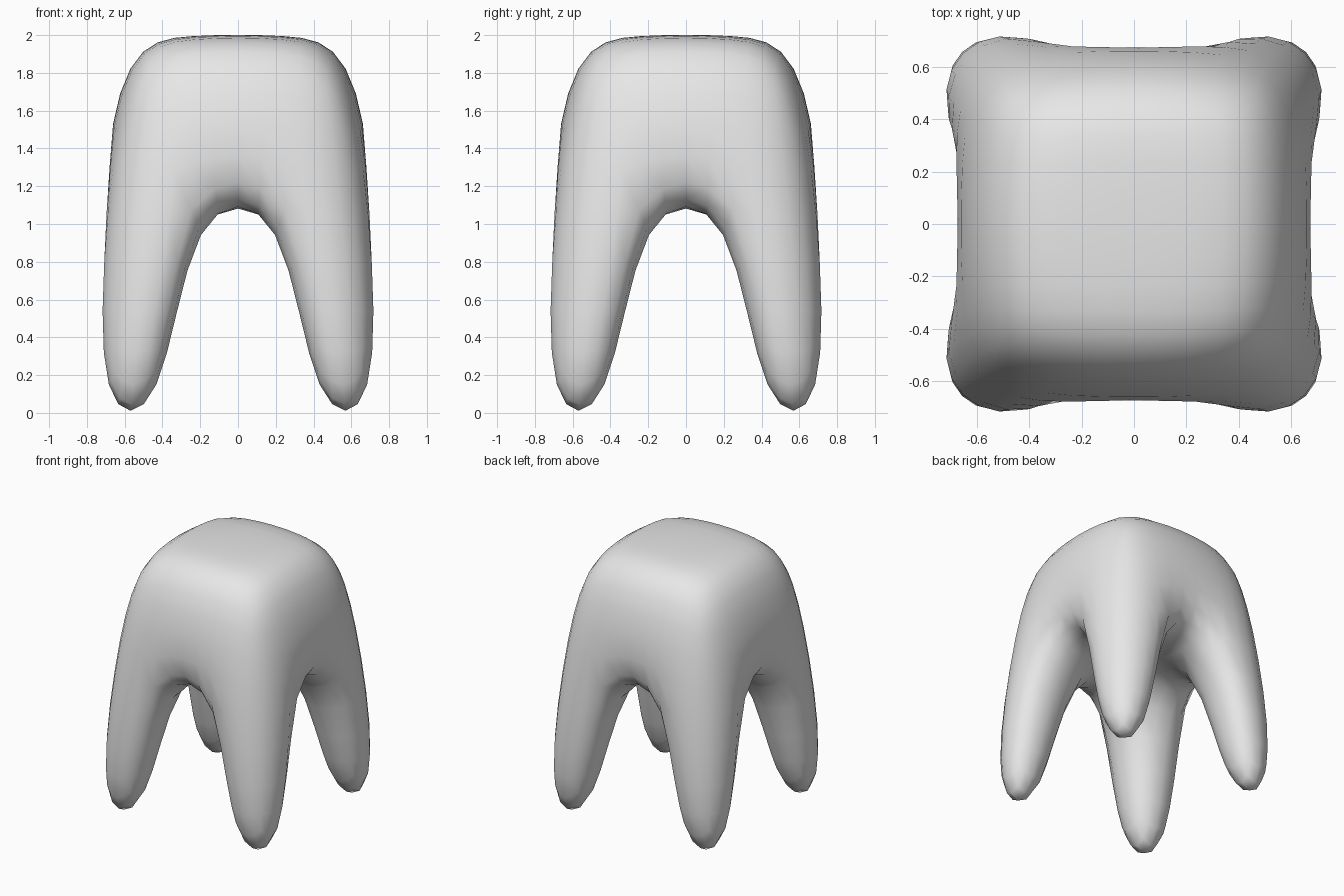
import bpy
import bmesh
import math

cube = bpy.data.objects.get("Cube")
if cube:
    bpy.data.objects.remove(cube, do_unlink=True)

# Cage levels: (corner reach, corner z), (edge inner, edge outer, edge z), (inner reach, inner z)
LEVELS = {
    "crown": ((0.53, 1.83), (0.27, 0.60, 1.96), (0.27, 2.005)),
    "neck": ((0.68, 1.12), (0.235, 0.76, 1.12), (0.235, 1.12)),
    "tip": ((0.77, -0.085), (0.385, 0.77, -0.085), (0.385, -0.085)),
}


def cage_point(level, i, j):
    """Position of cell corner (i, j) of a 4 x 4 grid at the given level."""
    corner, edge, inner = LEVELS[level]
    sx, sy = (1 if i > 1 else -1), (1 if j > 1 else -1)
    out_x, out_y = i in (0, 3), j in (0, 3)
    if out_x and out_y:
        x, y, z = corner[0], corner[0], corner[1]
    elif out_x:
        x, y, z = edge[1], edge[0], edge[2]
    elif out_y:
        x, y, z = edge[0], edge[1], edge[2]
    else:
        x, y, z = inner[0], inner[0], inner[1]
    return (sx * x, sy * y, z)


bm = bmesh.new()
verts = {(lv, i, j): bm.verts.new(cage_point(lv, i, j))
         for lv in LEVELS for i in range(4) for j in range(4)}


def cap(level, i, j):
    """Horizontal face of one grid cell."""
    bm.faces.new([verts[level, a, b] for a, b in
                  ((i, j), (i + 1, j), (i + 1, j + 1), (i, j + 1))])


def wall(upper, lower, loop):
    """Ring of upright faces between two levels along a closed loop."""
    for p, q in zip(loop, loop[1:] + loop[:1]):
        bm.faces.new([verts[upper, *p], verts[upper, *q],
                      verts[lower, *q], verts[lower, *p]])


# Crown top, underside between the roots, and root tips
for i in range(3):
    for j in range(3):
        cap("crown", i, j)
        is_root = i != 1 and j != 1
        cap("tip" if is_root else "neck", i, j)
        if is_root:
            wall("neck", "tip", [(i, j), (i + 1, j), (i + 1, j + 1), (i, j + 1)])

# Outer wall of the crown
rim = ([(k, 0) for k in range(3)] + [(3, k) for k in range(3)]
       + [(3 - k, 3) for k in range(3)] + [(0, 3 - k) for k in range(3)])
wall("crown", "neck", rim)

bmesh.ops.recalc_face_normals(bm, faces=bm.faces)
for f in bm.faces:
    f.smooth = True
mesh = bpy.data.meshes.new("tooth")
bm.to_mesh(mesh)
bm.free()

tooth = bpy.data.objects.new("tooth", mesh)
bpy.context.collection.objects.link(tooth)

# Rounded organic surface
sub = tooth.modifiers.new("rounding", 'SUBSURF')
sub.levels = 2
sub.render_levels = 2

# Single plain colour
mat = bpy.data.materials.new("light grey")
mat.use_nodes = True
colour = (0.8, 0.8, 0.8, 1.0)
mat.diffuse_color = colour
mat.node_tree.nodes["Principled BSDF"].inputs["Base Color"].default_value = colour
mesh.materials.append(mat)
